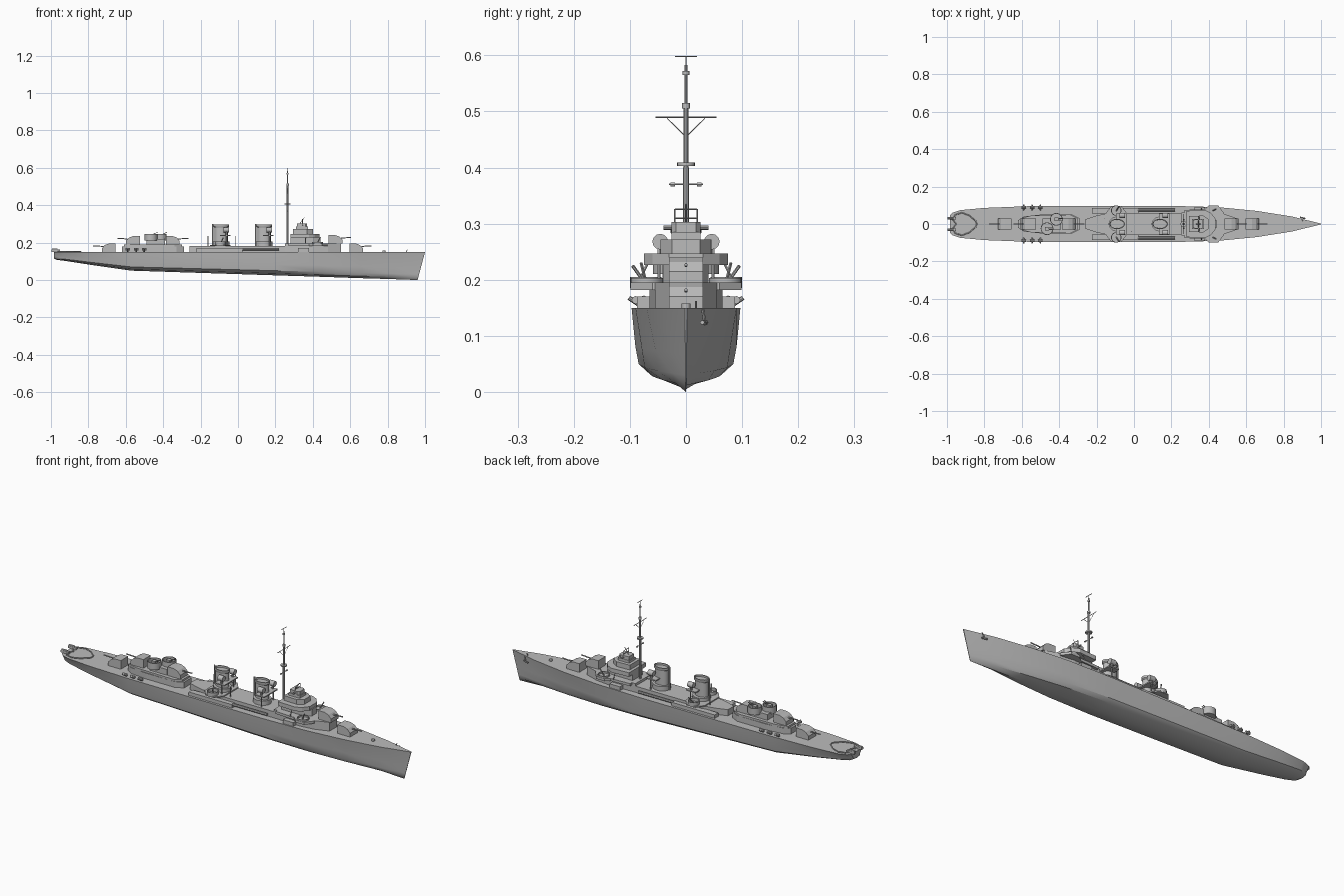
import bpy, bmesh, math
from mathutils import Vector

if "Cube" in bpy.data.objects:
    bpy.data.objects.remove(bpy.data.objects["Cube"])

DECK = 0.15
SIDES = (("left", 1), ("right", -1))

grey = bpy.data.materials.new("naval_grey")
grey.use_nodes = True
grey.diffuse_color = (0.5, 0.5, 0.5, 1)
grey.node_tree.nodes["Principled BSDF"].inputs["Base Color"].default_value = (0.5, 0.5, 0.5, 1)


def finish(name, bm, smooth=False):
    bmesh.ops.recalc_face_normals(bm, faces=bm.faces[:])
    mesh = bpy.data.meshes.new(name)
    bm.to_mesh(mesh)
    bm.free()
    mesh.materials.append(grey)
    obj = bpy.data.objects.new(name, mesh)
    bpy.context.collection.objects.link(obj)
    if smooth:
        bpy.ops.object.select_all(action="DESELECT")
        obj.select_set(True)
        bpy.context.view_layer.objects.active = obj
        bpy.ops.object.shade_smooth_by_angle(angle=math.radians(35))
    return obj


def loft(name, rings, smooth=False, caps=True, closed=False):
    """Skin a list of equal closed rings of points."""
    bm = bmesh.new()
    rows = [[bm.verts.new(p) for p in ring] for ring in rings]
    pairs = list(zip(rows, rows[1:]))
    if closed:
        pairs.append((rows[-1], rows[0]))
    for a, b in pairs:
        for i in range(len(a)):
            j = (i + 1) % len(a)
            bm.faces.new((a[i], a[j], b[j], b[i]))
    if caps and not closed:
        bm.faces.new(rows[0])
        bm.faces.new(rows[-1])
    bmesh.ops.remove_doubles(bm, verts=bm.verts[:], dist=0.00001)
    return finish(name, bm, smooth)


def block(name, plan, low, high):
    """Deckhouse from half of its plan, mirrored across the centre line."""
    outline = plan + [(x, -y) for x, y in reversed(plan)]
    return loft(name, [[(x, y, z) for x, y in outline] for z in (low, high)])


def box(name, x, y, z, length, width, height):
    """Box standing on z, centred on x and y."""
    return loft(name, [[(x + sx * length / 2, y + sy * width / 2, level)
                        for sx, sy in ((-1, -1), (1, -1), (1, 1), (-1, 1))]
                       for level in (z, z + height)])


def circle(x, y, z, rx, ry, count):
    steps = [math.tau * i / count for i in range(count)]
    return [(x + rx * math.cos(t), y + ry * math.sin(t), z) for t in steps]


def drum(name, x, y, low, high, rx, ry=None, count=16):
    return loft(name, [circle(x, y, z, rx, ry or rx, count) for z in (low, high)], True)


def tub(name, x, y, low, high, radius, wall=0.004):
    """Open gun tub with a floor."""
    inner = radius - wall
    levels = ((low, radius), (high, radius), (high, inner), (low + wall, inner))
    return loft(name, [circle(x, y, z, r, r, 20) for z, r in levels], True)


def rod(name, start, end, radius, count=6):
    a, b = Vector(start), Vector(end)
    turn = (b - a).to_track_quat("Z", "Y")
    ring = [turn @ Vector(p) for p in circle(0, 0, 0, radius, radius, count)]
    return loft(name, [[p + a for p in ring], [p + b for p in ring]], True)


# Hull: station x, deck half width, keel height, lower fullness
stations = [(-0.985, 0.045, 0.115, 0.7), (-0.97, 0.06, 0.108, 0.8), (-0.93, 0.074, 0.103, 0.85),
            (-0.8, 0.086, 0.083, 0.9), (-0.57, 0.095, 0.05, 1), (-0.2, 0.097, 0.038, 1),
            (0.2, 0.097, 0.025, 1), (0.45, 0.09, 0.017, 0.94), (0.65, 0.07, 0.01, 0.83),
            (0.82, 0.04, 0.005, 0.7), (0.96, 0.002, 0, 0.6)]
rings = []
for x, half, keel, full in stations:
    depth = DECK - keel
    shape = [(0, 0), (0.7 * full, 0.08), (0.87 * full, 0.2), (0.93 * full, 0.45), (1, 1)]
    rake = 0.04 * max(0, (x - 0.6) / 0.36)
    side = [(x + rake * h, w * half, keel + h * depth) for w, h in shape]
    rings.append(side + [(px, -py, pz) for px, py, pz in reversed(side[1:])])
loft("hull", rings, True)


# Main gun mounts: flat back, stepped sloping face, single barrel
def gun(name, x, z, facing):
    profile = [(-0.035, 0), (0.038, 0), (0.038, 0.02), (0.022, 0.037), (0, 0.045), (-0.035, 0.045)]
    loft(name + "_shield", [[(x + facing * px, y, z + pz) for px, pz in profile]
                            for y in (-0.03, 0.03)])
    rod(name + "_barrel", (x + facing * 0.03, 0, z + 0.03), (x + facing * 0.085, 0, z + 0.032), 0.003)


gun("bow_gun", 0.63, DECK, 1)
gun("raised_bow_gun", 0.52, 0.195, 1)
gun("stern_gun", -0.69, DECK, -1)
gun("raised_stern_gun", -0.56, 0.19, -1)
gun("after_gun", -0.35, 0.19, 1)

# After deckhouse and its gun tub
block("after_deckhouse", [(-0.62, 0.02), (-0.59, 0.04), (-0.5, 0.05), (-0.33, 0.05), (-0.29, 0.03)],
      DECK, 0.18)
block("after_gun_deck", [(-0.61, 0.03), (-0.55, 0.045), (-0.34, 0.05), (-0.3, 0.03)], 0.18, 0.19)
box("after_control_house", -0.44, 0, 0.19, 0.1, 0.06, 0.03)
for name, x, y in (("forward", -0.415, 0.025), ("rear", -0.465, -0.025)):
    tub(name + "_after_tub", x, y, 0.21, 0.245, 0.034)
    box(name + "_after_mount", x, y, 0.21, 0.02, 0.02, 0.035)
    for s in (-1, 1):
        rod(name + "_light_barrel", (x, y + s * 0.005, 0.24), (x + 0.035, y + s * 0.005, 0.255), 0.002)

# Midships deckhouse, side lockers and sponson deck
block("midships_deckhouse", [(-0.26, 0.025), (-0.2, 0.045), (-0.13, 0.06), (0.27, 0.06)], DECK, 0.182)
block("midships_sponson", [(-0.15, 0.06), (-0.12, 0.097), (-0.07, 0.097), (-0.04, 0.06)], 0.182, 0.188)
for side, s in SIDES:
    box(side + "_midships_locker", -0.1, s * 0.07, DECK, 0.25, 0.03, 0.018)
    rod(side + "_boat_boom", (0.02, s * 0.075, 0.165), (0.22, s * 0.075, 0.165), 0.007, 8)
    tub(side + "_midships_tub", -0.095, s * 0.072, 0.185, 0.205, 0.028)
    rod(side + "_midships_light_gun", (-0.095, s * 0.07, 0.19), (-0.08, s * 0.095, 0.225), 0.003)


# Funnels with caps, steam pipes and searchlight platforms
def funnel(name, x):
    drum(name + "_base", x, 0, 0.18, 0.205, 0.045, 0.04, 20)
    drum(name + "_stack", x, 0, 0.2, 0.287, 0.036, 0.024, 20)
    levels = ((0.28, 0.036, 0.025), (0.285, 0.041, 0.028), (0.296, 0.041, 0.028),
              (0.296, 0.036, 0.023), (0.27, 0.035, 0.022))
    loft(name + "_cap", [circle(x, 0, z, a, b, 20) for z, a, b in levels], True)
    rod(name + "_steam_pipe", (x - 0.045, 0, 0.18), (x - 0.045, 0, 0.3), 0.004, 8)
    block(name + "_platform", [(x - 0.005, 0.056), (x + 0.05, 0.056)], 0.235, 0.241)
    for side, s in SIDES:
        rod(side + "_" + name + "_strut", (x + 0.03, s * 0.048, 0.18), (x + 0.03, s * 0.048, 0.24), 0.003)
        rod(side + "_" + name + "_searchlight", (x + 0.012, s * 0.046, 0.268),
            (x + 0.042, s * 0.046, 0.268), 0.014, 12)
        rod(side + "_" + name + "_light_stand", (x + 0.028, s * 0.046, 0.24),
            (x + 0.028, s * 0.046, 0.26), 0.006)


funnel("after_funnel", -0.09)
funnel("forward_funnel", 0.14)
for x, y in ((-0.16, 0.03), (-0.015, -0.04)):
    rod("signal_post", (x, y, 0.18), (x, y, 0.235), 0.002)

# Bridge superstructure
block("bridge_deckhouse", [(0.25, 0.06), (0.4, 0.065), (0.48, 0.055), (0.55, 0.03)], DECK, 0.195)
block("bridge_sponson", [(0.27, 0.075), (0.38, 0.08), (0.4, 0.099), (0.45, 0.099), (0.48, 0.06)],
      0.182, 0.195)
block("bridge_tower", [(0.28, 0.04), (0.4, 0.04), (0.44, 0.02)], 0.195, 0.23)
block("bridge_wings", [(0.28, 0.07), (0.38, 0.075), (0.41, 0.06), (0.435, 0.03)], 0.226, 0.247)
block("pilot_house", [(0.295, 0.042), (0.37, 0.045), (0.4, 0.025)], 0.247, 0.272)
block("fire_control_base", [(0.31, 0.026), (0.375, 0.026)], 0.272, 0.285)
block("fire_control_director", [(0.315, 0.022), (0.36, 0.026), (0.37, 0.018)], 0.285, 0.303)
rod("rangefinder", (0.345, -0.04, 0.293), (0.345, 0.04, 0.293), 0.004, 8)
for side, s in SIDES:
    tub(side + "_bridge_tub", 0.425, s * 0.07, 0.185, 0.203, 0.029)
    rod(side + "_bridge_light_gun", (0.42, s * 0.07, 0.19), (0.44, s * 0.08, 0.23), 0.003)
    rod(side + "_wing_strut", (0.36, s * 0.085, 0.195), (0.36, s * 0.068, 0.23), 0.0025)
    box(side + "_bridge_locker", 0.35, s * 0.075, DECK, 0.06, 0.025, 0.02)
    rod(side + "_radar_frame", (0.345, s * 0.02, 0.3), (0.345, s * 0.02, 0.326), 0.0015)
for z in (0.31, 0.326):
    rod("radar_frame_bar", (0.345, -0.02, z), (0.345, 0.02, z), 0.0015)
rod("radar_brace", (0.33, 0, 0.3), (0.355, 0, 0.335), 0.0015)

# Mast with yards, platform and antennas
MAST = 0.265
rod("lower_mast", (MAST, 0, DECK), (MAST, 0, 0.4), 0.006, 10)
rod("upper_mast", (MAST, 0, 0.4), (MAST, 0, 0.51), 0.0045, 10)
rod("topmast", (MAST, 0, 0.51), (MAST, 0, 0.583), 0.003, 8)
drum("crows_nest", MAST, 0, 0.403, 0.409, 0.016)
drum("mast_collar", MAST, 0, 0.505, 0.515, 0.007)
drum("masthead", MAST, 0, 0.565, 0.572, 0.006)
for name, z, half in (("main", 0.49, 0.054), ("lower", 0.37, 0.03), ("antenna", 0.598, 0.02)):
    rod(name + "_yard", (MAST, -half, z), (MAST, half, z), 0.0015)
rod("antenna_stem", (MAST, 0, 0.58), (MAST, 0, 0.598), 0.001)
for side, s in SIDES:
    rod(side + "_yard_brace", (MAST, 0, 0.455), (MAST, s * 0.034, 0.488), 0.001)
    rod(side + "_lower_lamp", (MAST, s * 0.02, 0.37), (MAST, s * 0.028, 0.37), 0.004)

# Stern: heart shaped deck rail, racks and throwers
path = [(-0.97, 0.025), (-0.955, 0.05), (-0.92, 0.06), (-0.88, 0.045), (-0.845, 0.015), (-0.84, 0)]
rail = path + [(x, -y) for x, y in reversed(path[:-1])] + [(-0.95, 0)]
for a, b in zip(rail, rail[1:] + rail[:1]):
    rod("stern_rail", (*a, DECK + 0.003), (*b, DECK + 0.003), 0.003)
for side, s in SIDES:
    box(side + "_charge_rack", -0.975, s * 0.03, DECK, 0.045, 0.014, 0.012)
    rod(side + "_stern_drum", (-0.995, s * 0.03, 0.162), (-0.965, s * 0.03, 0.162), 0.006, 10)
    for i in range(3):
        x = -0.59 + 0.045 * i
        rod(side + "_thrower", (x, s * 0.075, DECK), (x, s * 0.102, 0.168), 0.004, 8)
        rod(side + "_charge", (x - 0.012, s * 0.09, 0.164), (x + 0.012, s * 0.09, 0.164), 0.007, 8)

# Bow anchor and deck fittings
rod("anchor_shank", (0.91, 0.03, 0.147), (0.9, 0.034, 0.12), 0.003)
rod("anchor_flukes", (0.888, 0.036, 0.124), (0.916, 0.029, 0.124), 0.004)
drum("capstan", 0.78, 0, DECK, 0.158, 0.008)
rod("bow_post", (0.9, 0.018, DECK), (0.905, 0.018, 0.162), 0.002)
